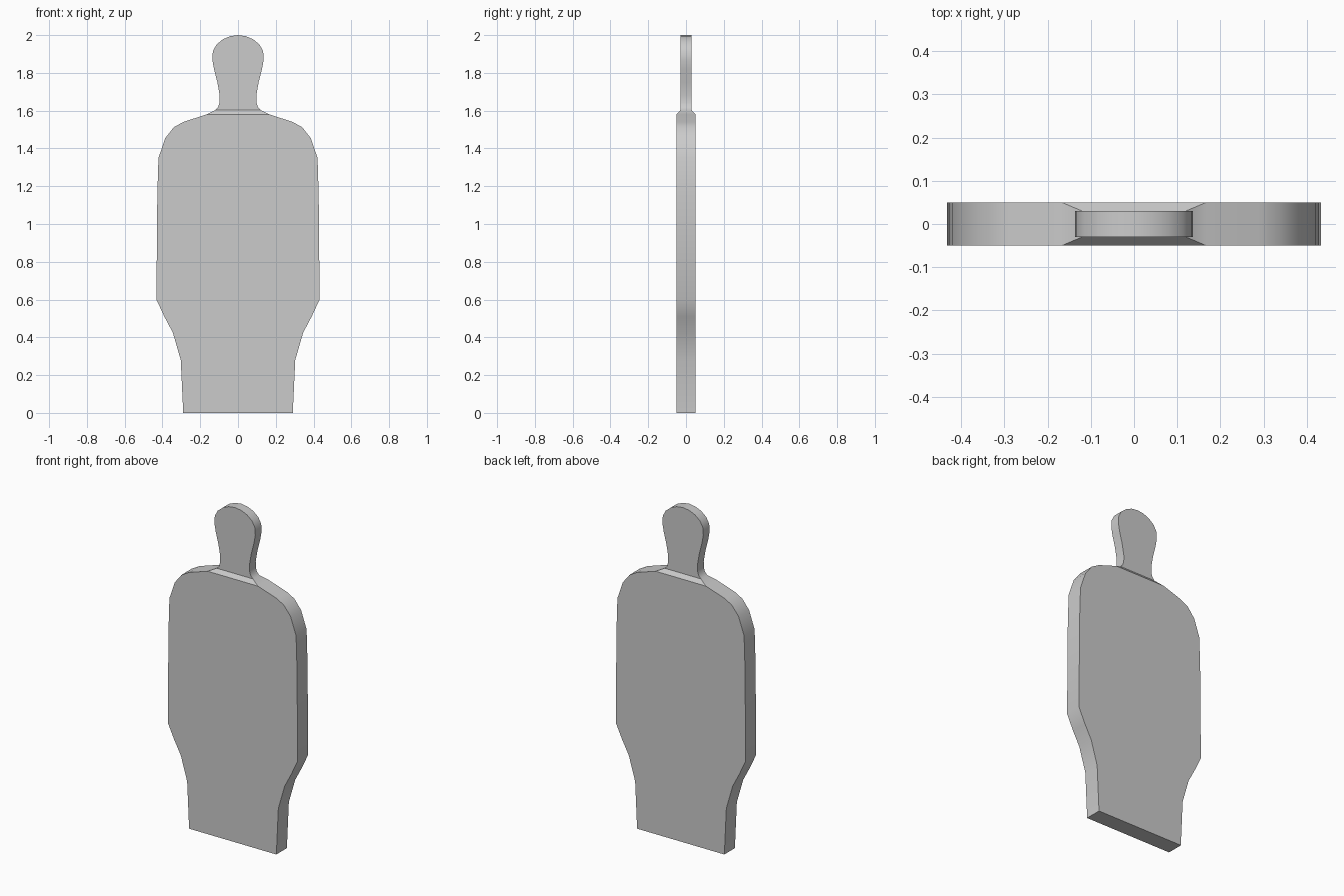
import bpy, bmesh

if "Cube" in bpy.data.objects:
    bpy.data.objects.remove(bpy.data.objects["Cube"])

# Half outlines (x, z) going upward
TORSO = [(0.29, 0), (0.303, 0.28), (0.345, 0.425), (0.39, 0.51), (0.432, 0.60),
         (0.427, 1.16), (0.421, 1.35), (0.385, 1.455), (0.34, 1.512),
         (0.29, 1.54), (0.167, 1.58)]
HEAD = [(0.12, 1.603), (0.105, 1.62), (0.098, 1.643), (0.097, 1.68), (0.109, 1.75),
        (0.127, 1.82), (0.136, 1.87), (0.133, 1.915), (0.114, 1.95),
        (0.08, 1.978), (0.042, 1.994), (0, 2.0)]
TORSO_Y, HEAD_Y = 0.05, 0.03

bm = bmesh.new()


def outline(half, y):
    """Closed symmetric outline: right side upward, left side downward."""
    right = [bm.verts.new((x, y, z)) for x, z in half]
    left = [bm.verts.new((-x, y, z)) if x > 0 else r for (x, z), r in zip(half, right)]
    return right, left


def face_loop(right, left):
    loop = right + [v for v in reversed(left) if v not in right]
    bm.faces.new(loop)


# Front and back plates with the sloped step at the neck
sides = []
for s in (-1, 1):
    tr, tl = outline(TORSO, s * TORSO_Y)
    hr, hl = outline(HEAD, s * HEAD_Y)
    face_loop(tr, tl)
    face_loop(hr, hl)
    bm.faces.new((tl[-1], tr[-1], hr[0], hl[0]))
    sides.append((tr + hr, tl + hl))

# Rim around the edge and the flat base
for f, b in zip(*sides):
    for i in range(len(f) - 1):
        bm.faces.new((f[i], f[i + 1], b[i + 1], b[i]))
(fr, fl), (br, bl) = sides
bm.faces.new((fr[0], fl[0], bl[0], br[0]))

bmesh.ops.recalc_face_normals(bm, faces=bm.faces)
mesh = bpy.data.meshes.new("target_silhouette")
bm.to_mesh(mesh)
bm.free()
obj = bpy.data.objects.new("target_silhouette", mesh)
bpy.context.collection.objects.link(obj)
bpy.context.view_layer.objects.active = obj
obj.select_set(True)
bpy.ops.object.shade_smooth_by_angle(angle=0.5236)
